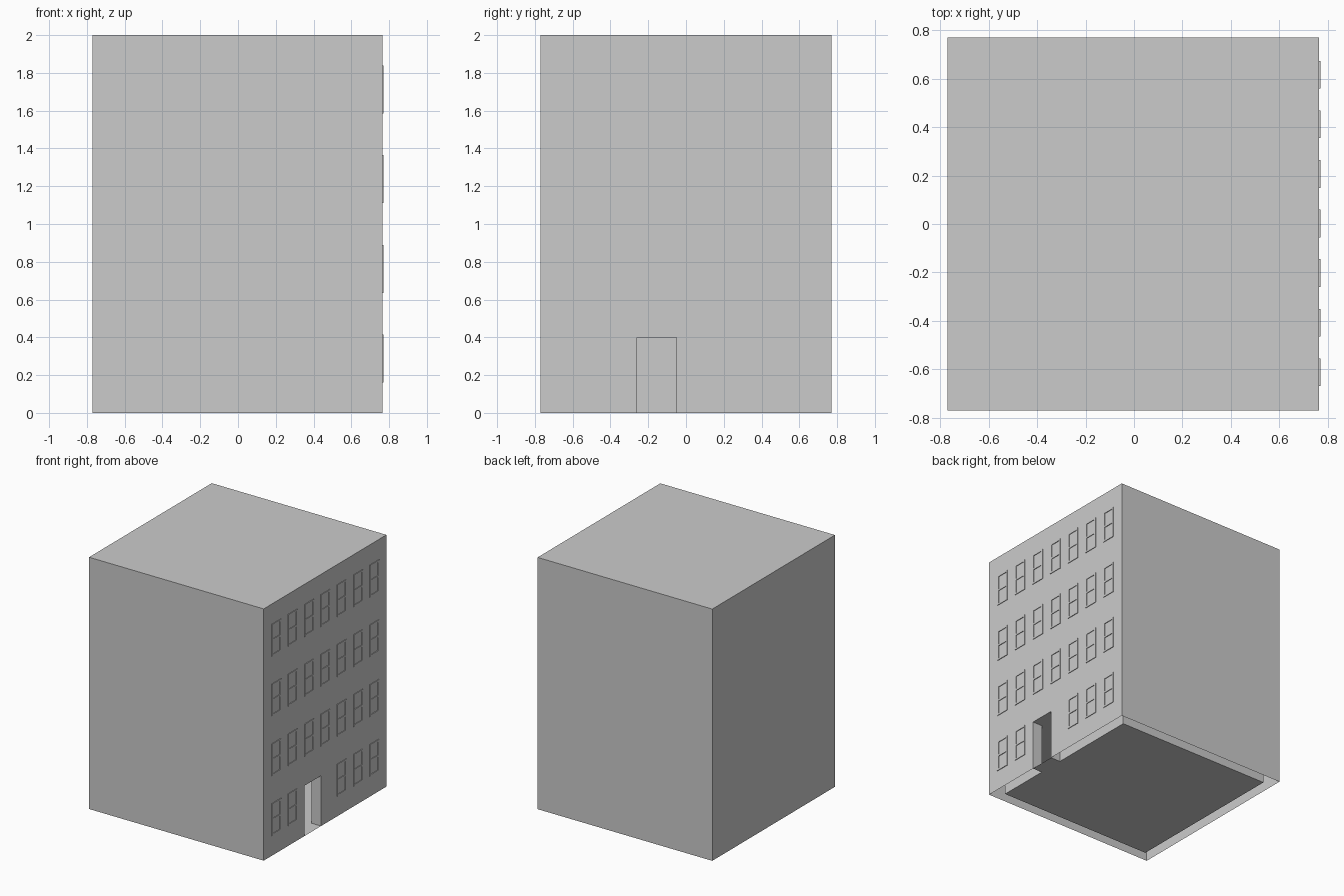
import bpy, bmesh

if "Cube" in bpy.data.objects:
    bpy.data.objects.remove(bpy.data.objects["Cube"])

H, R, FX, F = 2.0, 0.77, 0.765, 0.77      # height, half width, facade wall x, frame front x
D0, D1, DH = -0.26, -0.05, 0.40           # door opening
I = 0.085                                 # wall gap around the room


def finish(bm, name):
    bmesh.ops.remove_doubles(bm, verts=bm.verts, dist=1e-5)
    me = bpy.data.meshes.new(name)
    bm.to_mesh(me)
    bm.free()
    ob = bpy.data.objects.new(name, me)
    bpy.context.collection.objects.link(ob)
    return ob


def prism(bm, pts, height):
    """Extrude a counter-clockwise floor plan upwards."""
    floor = bm.faces.new([bm.verts.new((x, y, 0)) for x, y in pts])
    top = bmesh.ops.extrude_face_region(bm, geom=[floor], use_keep_orig=True)["geom"]
    bmesh.ops.translate(bm, vec=(0, 0, height),
                        verts=[v for v in top if isinstance(v, bmesh.types.BMVert)])
    bmesh.ops.recalc_face_normals(bm, faces=bm.faces)


# outer shell: open underneath, door notch in the +x wall
bm = bmesh.new()
prism(bm, [(-R, -R), (FX, -R), (FX, R), (-R, R)], H)
drop = [f for f in bm.faces if f.normal.z < -0.9 or f.normal.x > 0.9]
bmesh.ops.delete(bm, geom=drop, context='FACES_ONLY')
wall = [(-R, 0), (D0, 0), (D0, DH), (D1, DH), (D1, 0), (R, 0), (R, H), (-R, H)]
bm.faces.new([bm.verts.new((FX, y, z)) for y, z in wall])
finish(bm, "building_shell")

# ground floor room with its door passage, seen from the inside
a, b = R - I, FX - I
bm = bmesh.new()
prism(bm, [(-a, -a), (b, -a), (b, D0), (FX, D0), (FX, D1), (b, D1), (b, a), (-a, a)], DH)
door = [f for f in bm.faces if f.calc_center_median().x > FX - 0.001]
bmesh.ops.delete(bm, geom=door, context='FACES_ONLY')
bmesh.ops.reverse_faces(bm, faces=bm.faces)
finish(bm, "entrance_room")


# window frames: border plus a middle bar
def bar(bm, y0, y1, z0, z1):
    geo = bmesh.ops.create_cube(bm, size=1)["verts"]
    bmesh.ops.scale(bm, vec=(F - FX, y1 - y0, z1 - z0), verts=geo)
    bmesh.ops.translate(bm, vec=((F + FX) / 2, (y0 + y1) / 2, (z0 + z1) / 2), verts=geo)


W, WH, T = 0.115, 0.255, 0.014
for row in range(4):
    for col in range(7):
        if row == 0 and col in (2, 3):    # the door takes this place
            continue
        y, z = -0.613 + 0.205 * col - W / 2, 0.16 + 0.475 * row
        bm = bmesh.new()
        for s in (y, y + W - T):
            bar(bm, s, s + T, z, z + WH)
        for s in (z, z + (WH - T) / 2, z + WH - T):
            bar(bm, y + T, y + W - T, s, s + T)
        finish(bm, f"window_frame_{row}_{col}")
